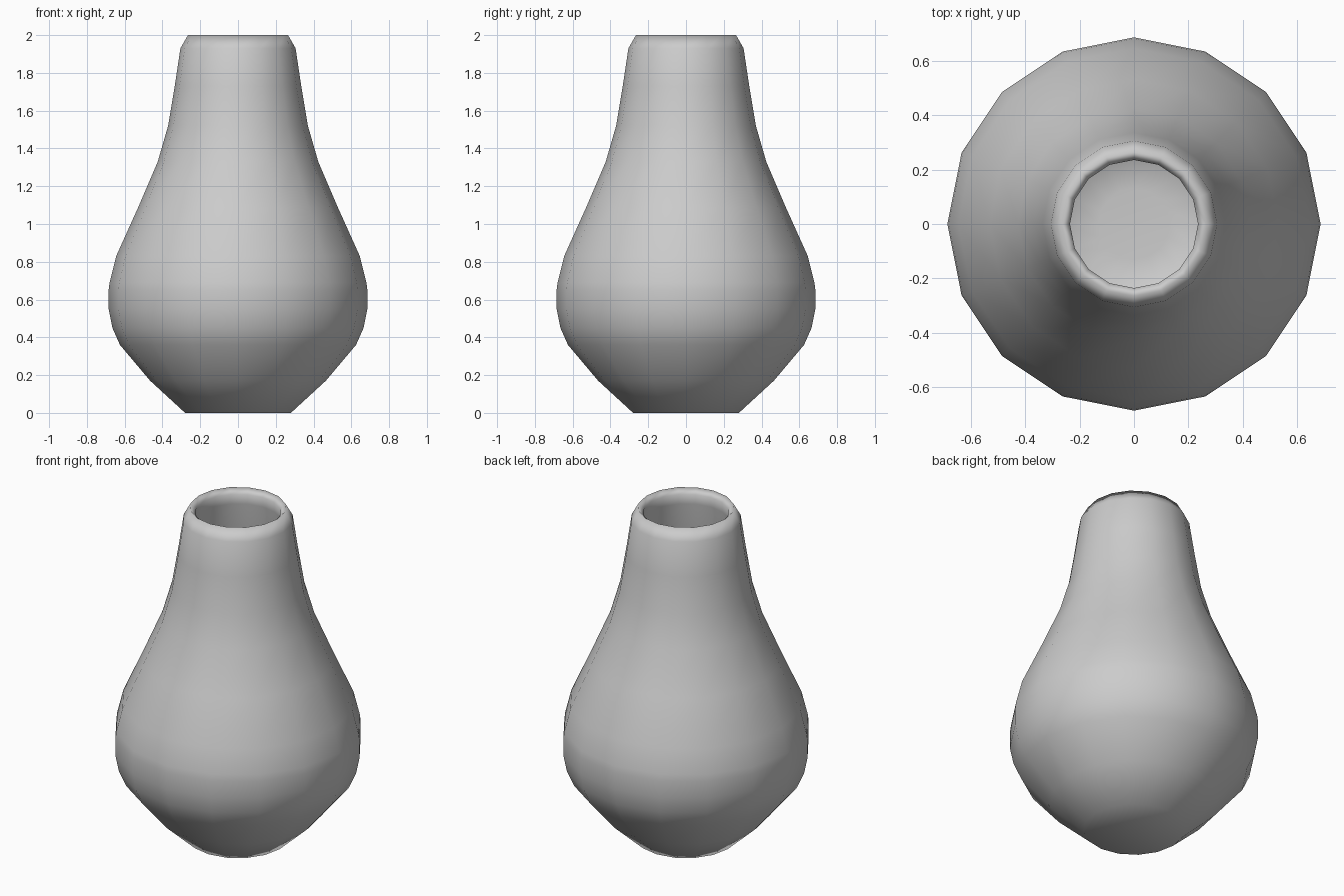
import bpy, bmesh
from math import cos, sin, tau

if "Cube" in bpy.data.objects:
    bpy.data.objects.remove(bpy.data.objects["Cube"])

SIDES = 16

# half cross-section (radius, height): outer wall, rounded rim, inner wall
outer = [(0.28, 0), (0.465, 0.17), (0.625, 0.36), (0.665, 0.45), (0.685, 0.55),
         (0.685, 0.65), (0.68, 0.69), (0.645, 0.83), (0.53, 1.085), (0.425, 1.33),
         (0.37, 1.52), (0.335, 1.73), (0.305, 1.93), (0.265, 2.0)]
inner = [(0.235, 1.97), (0.24, 1.91), (0.27, 1.72), (0.305, 1.51), (0.36, 1.31),
         (0.465, 1.06), (0.58, 0.81), (0.615, 0.68), (0.62, 0.56), (0.60, 0.47),
         (0.565, 0.39), (0.41, 0.21), (0.255, 0.07), (0.13, 0.06)]


def lathe(name, profile, floor_heights):
    """Revolve a profile around z and close both ends with a fan."""
    bm = bmesh.new()
    rings = [[bm.verts.new((r * cos(tau * i / SIDES), r * sin(tau * i / SIDES), z))
              for i in range(SIDES)] for r, z in profile]
    for a, b in zip(rings, rings[1:]):
        for i in range(SIDES):
            j = (i + 1) % SIDES
            bm.faces.new((a[i], a[j], b[j], b[i]))
    for ring, z in zip((rings[0], rings[-1]), floor_heights):
        centre = bm.verts.new((0, 0, z))
        for i in range(SIDES):
            bm.faces.new((ring[i], ring[(i + 1) % SIDES], centre))
    bmesh.ops.recalc_face_normals(bm, faces=bm.faces)
    for face in bm.faces:
        face.smooth = True
    mesh = bpy.data.meshes.new(name)
    bm.to_mesh(mesh)
    bm.free()
    obj = bpy.data.objects.new(name, mesh)
    bpy.context.collection.objects.link(obj)
    return obj


# hollow vase with flat base and inner floor
lathe("vase", outer + inner, (0, 0.06))
